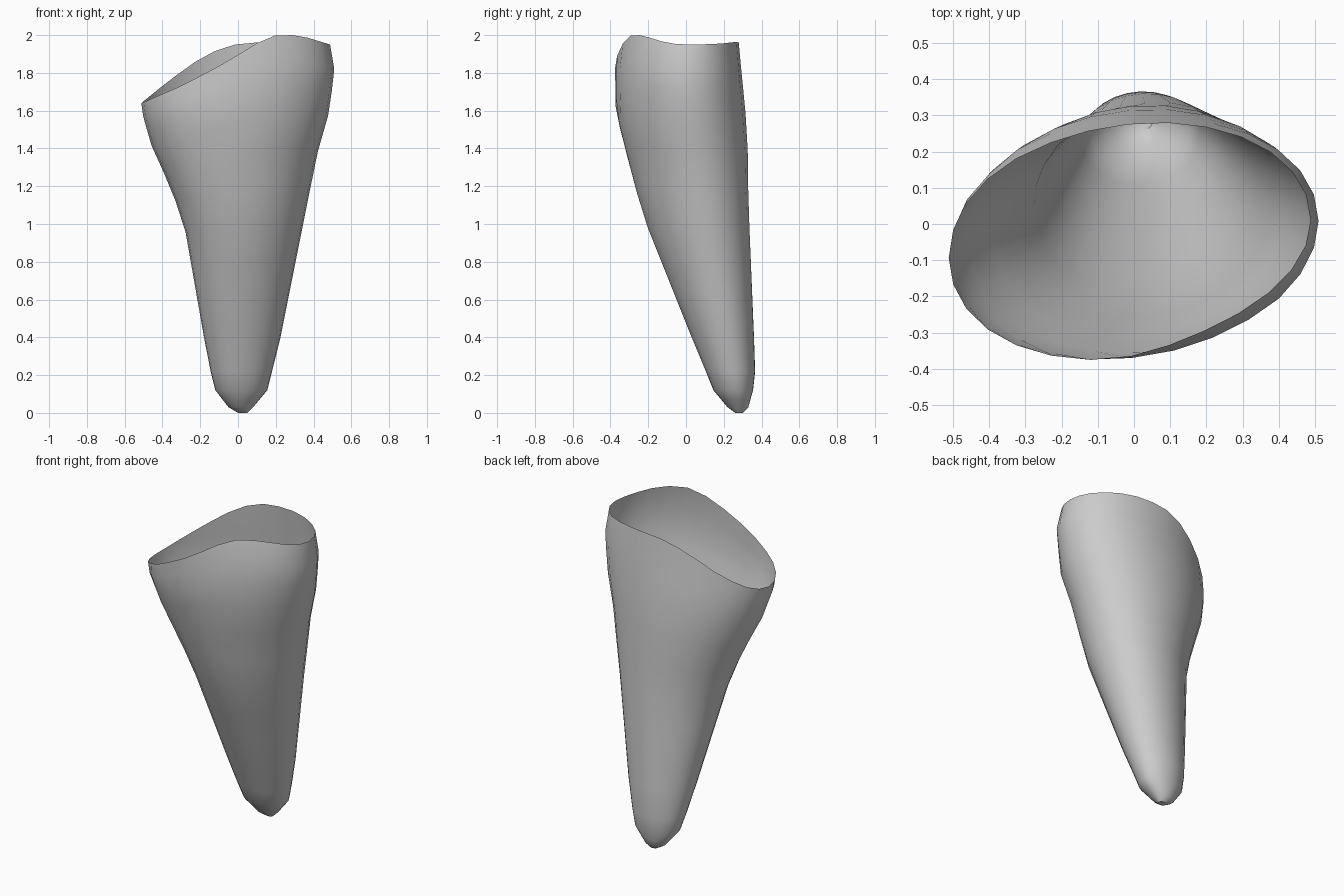
import bpy
import bmesh
from math import cos, sin, tau

if "Cube" in bpy.data.objects:
    bpy.data.objects.remove(bpy.data.objects["Cube"], do_unlink=True)

# Cross-sections: height, left, right, front, back, depth of widest line
SECTIONS = [
    (0.00, 0.00, 0.05, 0.26, 0.30, 0.28),
    (0.03, -0.05, 0.08, 0.22, 0.33, 0.28),
    (0.12, -0.12, 0.155, 0.145, 0.355, 0.26),
    (0.22, -0.145, 0.18, 0.105, 0.366, 0.24),
    (0.40, -0.18, 0.225, 0.03, 0.36, 0.20),
    (1.00, -0.285, 0.345, -0.21, 0.335, 0.07),
    (1.20, -0.36, 0.385, -0.27, 0.328, 0.04),
    (1.42, -0.46, 0.43, -0.325, 0.325, 0.0),
    (1.60, -0.51, 0.485, -0.37, 0.312, -0.03),
    (1.85, -0.52, 0.513, -0.37, 0.285, -0.05),
    (2.00, -0.52, 0.475, -0.35, 0.27, -0.05),
]

# Rim height from left to right, along the front and the back
RIM_FRONT = [(-1, 1.64), (-.58, 1.73), (-.17, 1.84), (.2, 1.95),
             (.45, 2.0), (.7, 2.0), (1, 1.95)]
RIM_BACK = [(-1, 1.64), (-.75, 1.74), (-.46, 1.85), (-.25, 1.91),
            (0, 1.95), (.2, 1.96), (.5, 1.965), (1, 1.95)]

ROWS = [0, .015, .035, .06, .11, .2, .3, .4, .5, .6, .7, .8, .87, .93, 1]
SIDES = 28


def sample(table, key):
    """Linear interpolation of a table by its first column."""
    key = min(max(key, table[0][0]), table[-1][0])
    for a, b in zip(table, table[1:]):
        if key <= b[0]:
            t = (key - a[0]) / (b[0] - a[0])
            return [p + (q - p) * t for p, q in zip(a[1:], b[1:])]


def shell_point(angle, row):
    u, v = cos(angle), sin(angle)
    rim = sample(RIM_BACK if v > 0 else RIM_FRONT, u)[0]
    z = 2 * row + (rim - 2) * row ** 3
    left, right, front, back, mid = sample(SECTIONS, z)
    x = (left + right) / 2 + u * (right - left) / 2
    depth = back - mid if v > 0 else mid - front
    return x, mid + v * depth + 0.06 * u * row, z


# Hollow tapering shell, open at the slanted rim
bm = bmesh.new()
rings = [[bm.verts.new(shell_point(tau * i / SIDES, row)) for i in range(SIDES)]
         for row in ROWS]
for low, high in zip(rings, rings[1:]):
    for i in range(SIDES):
        j = (i + 1) % SIDES
        bm.faces.new((low[i], low[j], high[j], high[i]))
bm.faces.new(rings[0][::-1])

mesh = bpy.data.meshes.new("hollow_shell")
bm.to_mesh(mesh)
bm.free()
shell = bpy.data.objects.new("hollow_shell", mesh)
bpy.context.collection.objects.link(shell)

# Plain grey surface
grey = bpy.data.materials.new("plain_grey")
grey.use_nodes = True
grey.diffuse_color = (0.6, 0.6, 0.6, 1)
grey.node_tree.nodes["Principled BSDF"].inputs["Base Color"].default_value = (0.6, 0.6, 0.6, 1)
mesh.materials.append(grey)

bpy.context.view_layer.objects.active = shell
shell.select_set(True)
bpy.ops.object.shade_smooth_by_angle(angle=0.7)
